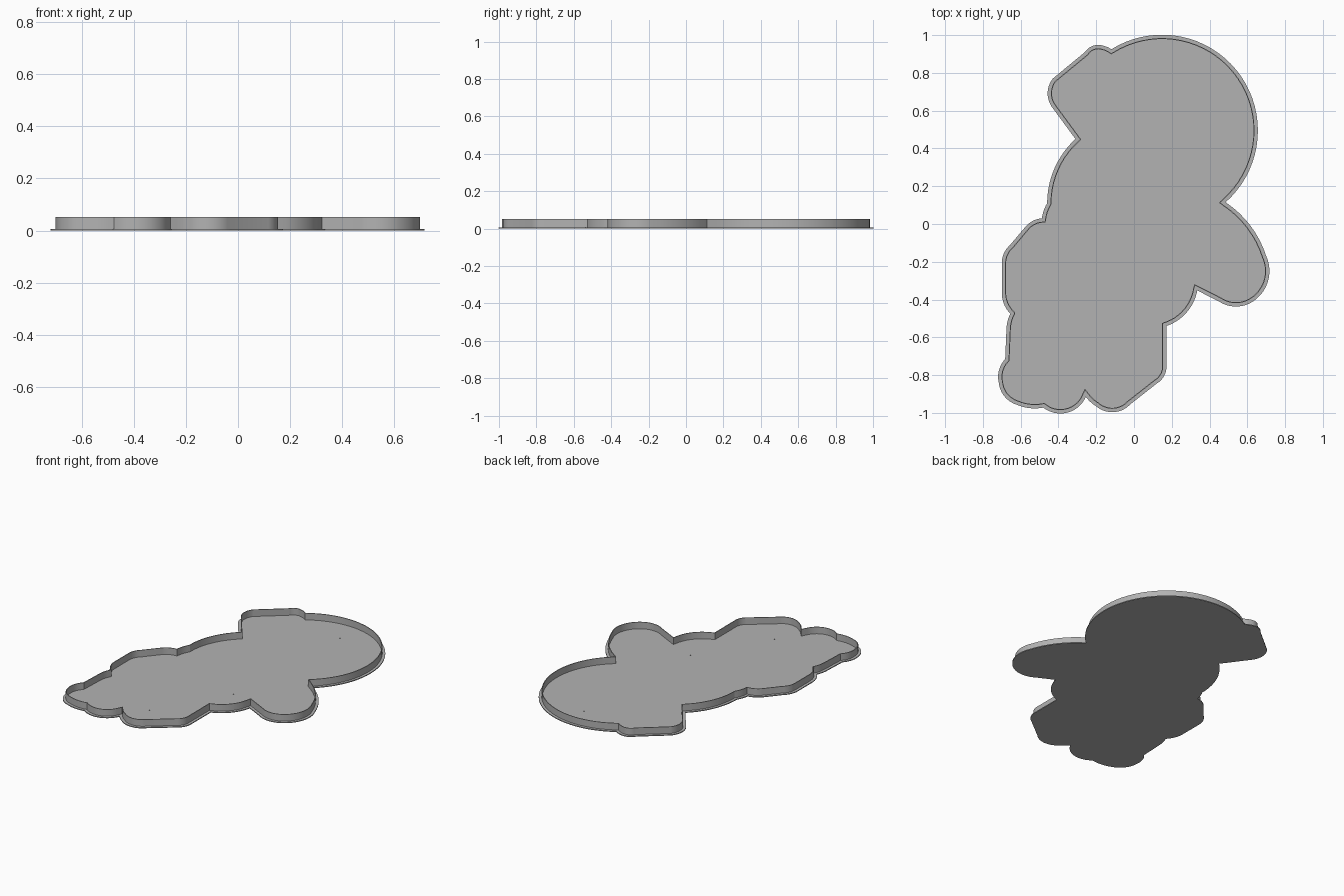
import bpy
import bmesh
import math
from mathutils import Vector

cube = bpy.data.objects.get("Cube")
if cube:
    bpy.data.objects.remove(cube, do_unlink=True)

# Clockwise outline nodes: x, y, bulge of the arc to the next node
# (bulge = arc height over half the chord, zero for a straight run)
NODES = [
    # large round top
    (-.12, .925, .92),
    # side lobe
    (.485, .115, .17), (.7, -.17, .37), (.63, -.41, .3), (.45, -.41, 0),
    # lower right side
    (.335, -.352, .27), (.172, -.54, 0), (.172, -.76, .25), (.12, -.845, 0),
    # scalloped bottom
    (-.02, -.955, .4), (-.2, -.965, .1), (-.255, -.915, .49),
    (-.48, -.972, .15), (-.62, -.957, .3), (-.716, -.84, .25),
    # left side
    (-.682, -.715, 0), (-.675, -.55, .1), (-.655, -.475, .2), (-.7, -.36, 0),
    (-.7, -.2, .2), (-.655, -.11, 0), (-.575, -.015, .2), (-.488, .03, .1),
    (-.46, .11, .21),
    # upper left bump
    (-.31, .45, 0), (-.435, .62, .33), (-.43, .77, 0), (-.26, .91, .35),
    (-.16, .943, .1),
]
PLATE_TOP = 0.006
WALL_TOP = 0.052
WALL_INSET = 0.018
WALL_THICKNESS = 0.005


def outline():
    """Turn the nodes into a closed polyline of arcs and straight runs."""
    points = []
    for i, (x, y, bulge) in enumerate(NODES):
        a = Vector((x, y))
        b = Vector(NODES[(i + 1) % len(NODES)][:2])
        points.append(a)
        if not bulge:
            continue
        chord = b - a
        half = chord.length / 2
        out = Vector((-chord.y, chord.x)).normalized()
        rise = bulge * half
        radius = (half * half + rise * rise) / (2 * rise)
        center = (a + b) / 2 + out * (rise - radius)
        sweep = 4 * math.atan(bulge)
        start = math.atan2(a.y - center.y, a.x - center.x)
        steps = max(3, math.ceil(sweep / math.radians(5)))
        for k in range(1, steps):
            t = start - sweep * k / steps
            points.append(center + radius * Vector((math.cos(t), math.sin(t))))
    return points


def inset(points, distance):
    """Move the clockwise outline inwards with mitred corners."""
    result = []
    for i, p in enumerate(points):
        d1 = (p - points[i - 1]).normalized()
        d2 = (points[(i + 1) % len(points)] - p).normalized()
        n1, n2 = Vector((d1.y, -d1.x)), Vector((d2.y, -d2.x))
        result.append(p + (n1 + n2) * distance / max(0.4, 1 + n1.dot(n2)))
    return result


def finish(name, bm, material):
    bmesh.ops.recalc_face_normals(bm, faces=bm.faces)
    mesh = bpy.data.meshes.new(name)
    bm.to_mesh(mesh)
    bm.free()
    mesh.materials.append(material)
    obj = bpy.data.objects.new(name, mesh)
    bpy.context.collection.objects.link(obj)
    bpy.ops.object.select_all(action="DESELECT")
    obj.select_set(True)
    bpy.context.view_layer.objects.active = obj
    bpy.ops.object.shade_smooth_by_angle(angle=math.radians(25))
    return obj


def ring(bm, points, z):
    return [bm.verts.new((p.x, p.y, z)) for p in points]


def bridge(bm, first, second):
    for i in range(len(first)):
        bm.faces.new((first[i - 1], first[i], second[i], second[i - 1]))


grey = bpy.data.materials.new("light grey")
grey.use_nodes = True
grey.diffuse_color = (0.45, 0.45, 0.45, 1)
grey.node_tree.nodes["Principled BSDF"].inputs["Base Color"].default_value = grey.diffuse_color

shape = outline()

# Flat base plate with its narrow flange
bm = bmesh.new()
low, high = ring(bm, shape, 0), ring(bm, shape, PLATE_TOP)
bridge(bm, low, high)
bm.faces.new(low)
bm.faces.new(high)
finish("base_plate", bm, grey)

# Thin upright wall that follows the outline
bm = bmesh.new()
outer = inset(shape, WALL_INSET)
inner = inset(shape, WALL_INSET + WALL_THICKNESS)
loops = [ring(bm, pts, z) for pts, z in (
    (outer, PLATE_TOP), (outer, WALL_TOP), (inner, WALL_TOP), (inner, PLATE_TOP))]
for k in range(4):
    bridge(bm, loops[k - 1], loops[k])
finish("rim_wall", bm, grey)

# Tiny marker studs on the floor
for i, (x, y) in enumerate([(.21, .8), (.14, -.25), (-.15, -.74)]):
    bm = bmesh.new()
    bmesh.ops.create_cone(bm, cap_ends=True, segments=8, radius1=0.003,
                          radius2=0.003, depth=0.002)
    bmesh.ops.translate(bm, verts=bm.verts, vec=(x, y, PLATE_TOP + 0.001))
    finish(f"floor_stud_{i + 1}", bm, grey)
